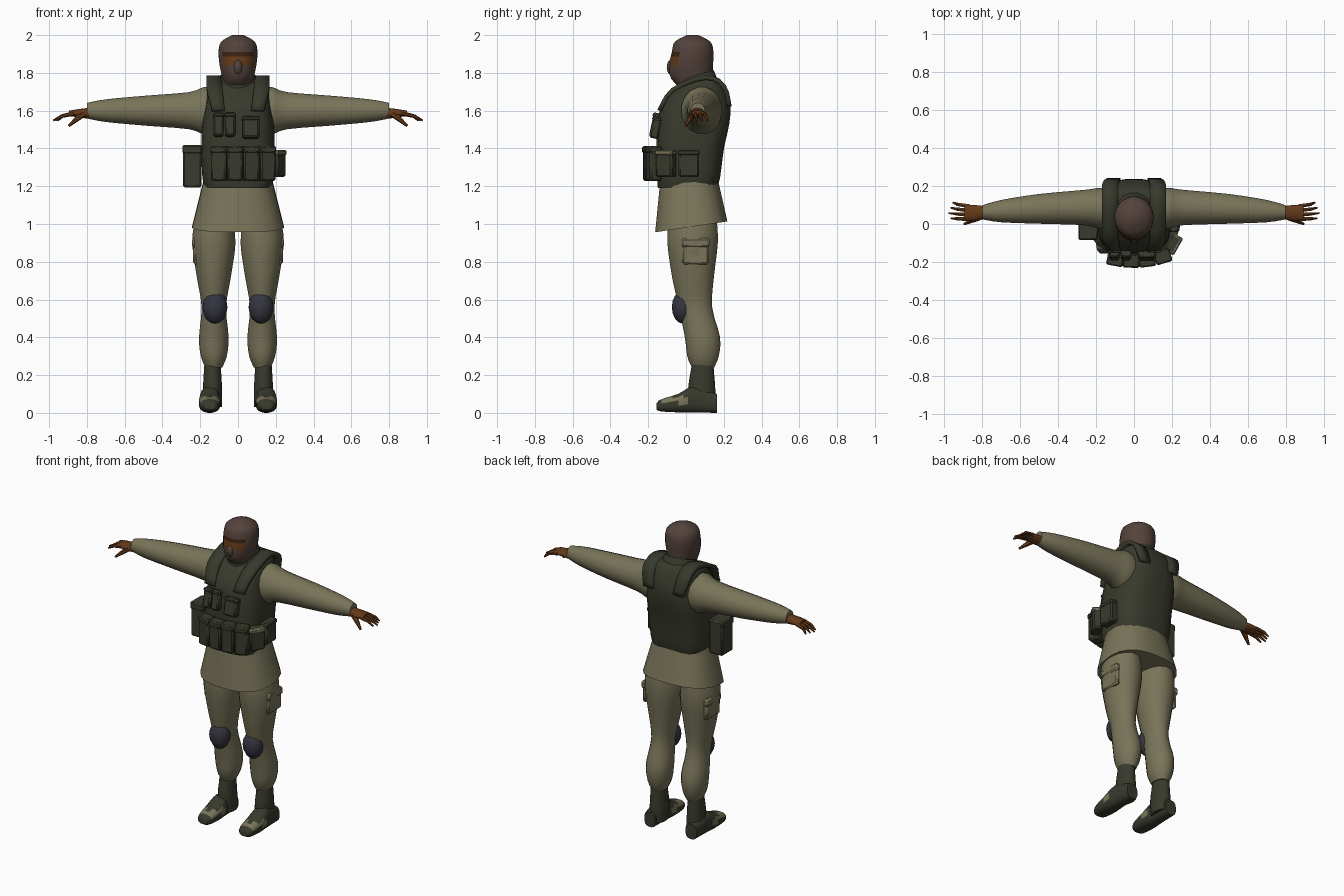
import bpy, bmesh, math
from mathutils import Vector, Matrix

if "Cube" in bpy.data.objects:
    bpy.data.objects.remove(bpy.data.objects["Cube"])


def material(name, red, green, blue):
    mat = bpy.data.materials.new(name)
    mat.use_nodes = True
    colour = (red, green, blue, 1)
    mat.diffuse_color = colour
    mat.node_tree.nodes["Principled BSDF"].inputs["Base Color"].default_value = colour
    return mat


CLOTH = material("khaki cloth", .19, .175, .1)
VEST = material("dark olive", .04, .042, .026)
SKIN = material("brown skin", .13, .042, .01)
HOOD = material("brown hood", .088, .055, .045)
PAD = material("slate pad", .035, .035, .052)
BROW = material("dark brown", .045, .016, .006)


def finish(bm, name, materials, rule=None):
    bmesh.ops.recalc_face_normals(bm, faces=bm.faces)
    if rule:
        for face in bm.faces:
            face.material_index = rule(face.calc_center_median())
    mesh = bpy.data.meshes.new(name)
    bm.to_mesh(mesh)
    bm.free()
    for mat in materials:
        mesh.materials.append(mat)
    part = bpy.data.objects.new(name, mesh)
    bpy.context.scene.collection.objects.link(part)
    bpy.ops.object.select_all(action="DESELECT")
    part.select_set(True)
    bpy.context.view_layer.objects.active = part
    bpy.ops.object.shade_smooth_by_angle(angle=math.radians(40))
    return part


def smooth_path(points, steps):
    """Extra points on a smooth curve through the given ones."""
    points = [Vector(point) for point in points]
    last = len(points) - 1
    result = []
    for i in range(last):
        start, end = points[i], points[i + 1]
        leave = (end - points[max(i - 1, 0)]) / 2
        arrive = (points[min(i + 2, last)] - start) / 2
        for step in range(steps):
            t = step / steps
            bend = leave * (1 - t) - arrive * t
            straight = start.lerp(end, t * t * (3 - 2 * t))
            result.append(straight + bend * t * (1 - t))
    return result + [points[-1]]


def loft(name, rings, materials, axis="z", mid=0, sides=16, power=2, side=1,
         slope=0, steps=3, rule=None):
    """Rings hold: position on the axis, centre, radius across, radius deep."""
    bm = bmesh.new()
    loops = []
    for along, centre, across, deep in smooth_path(rings, steps):
        loop = []
        for i in range(sides):
            angle = math.tau * (i + .5) / sides
            c, s = math.cos(angle), math.sin(angle)
            a = mid + math.copysign(abs(c) ** (2 / power), c) * across
            offset = math.copysign(abs(s) ** (2 / power), s) * deep
            b, t = centre + offset, along + slope * offset
            x, y, z = {"z": (a, b, t), "x": (t, b, a), "y": (a, t, b)}[axis]
            loop.append(bm.verts.new((x * side, y, z)))
        loops.append(loop)
    for low, high in zip(loops, loops[1:]):
        for i in range(sides):
            bm.faces.new((low[i - 1], low[i], high[i], high[i - 1]))
    bm.faces.new(loops[0])
    bm.faces.new(loops[-1])
    return finish(bm, name, materials, rule)


def place(location, turn=0, tilt=0):
    turning = Matrix.Rotation(math.radians(turn), 4, "Z")
    tilting = Matrix.Rotation(math.radians(tilt), 4, "X")
    return Matrix.Translation(location) @ turning @ tilting


def box(name, size, mat, matrix, bevel=.01):
    bm = bmesh.new()
    bmesh.ops.create_cube(bm, size=1, matrix=Matrix.Diagonal((*size, 1)))
    bmesh.ops.bevel(bm, geom=bm.edges[:], offset=bevel, segments=1, affect="EDGES")
    bmesh.ops.transform(bm, matrix=matrix, verts=bm.verts)
    return finish(bm, name, [mat])


def pouch(name, size, matrix, flap=VEST):
    width, depth, height = size
    box(name, size, VEST, matrix)
    lid = matrix @ Matrix.Translation((0, -.004, height * .4))
    box(name + "_flap", (width * 1.04, depth, height / 5), flap, lid, .007)


def ball(name, location, radii, mat):
    bm = bmesh.new()
    matrix = Matrix.Translation(location) @ Matrix.Diagonal((*radii, 1))
    bmesh.ops.create_uvsphere(bm, u_segments=12, v_segments=8, radius=1, matrix=matrix)
    return finish(bm, name, [mat])


def spike(name, start, end, thick, thin, mat):
    start, end = Vector(start), Vector(end)
    way = end - start
    matrix = Matrix.Translation((start + end) / 2) @ way.to_track_quat("Z", "Y").to_matrix().to_4x4()
    bm = bmesh.new()
    bmesh.ops.create_cone(bm, cap_ends=True, segments=6, radius1=thick, radius2=thin,
                          depth=way.length, matrix=matrix)
    return finish(bm, name, [mat])


def shoulder_strap(name, side):
    path = [(-.14, 1.6), (-.07, 1.71), (.1, 1.775), (.2, 1.73), (.23, 1.62)]
    bm = bmesh.new()
    rows = []
    for y, z in smooth_path(path, 3):
        inset = max(0, 1.72 - z) / 4
        edges = (.085 - inset / 2, .168 - inset)
        rows.append([bm.verts.new((side * x, y, z)) for x in edges])
    for row, following in zip(rows, rows[1:]):
        bm.faces.new((*row, *reversed(following)))
    solid = finish(bm, name, [VEST]).modifiers.new("thickness", "SOLIDIFY")
    solid.thickness = .024
    solid.offset = 0


def toe_patch(centre):
    return int(-.12 < centre.y < 0 and .05 < centre.z < .085)


def eye_opening(centre):
    if centre.y > -.03 or not 1.84 < centre.z < 1.91:
        return 0
    return 2 if centre.z > 1.885 else 1


for side, tag in ((1, "left_"), (-1, "right_")):
    # Legs with knee pads and pockets
    loft(tag + "trouser_leg", [
        (.24, .09, .045, .06), (.3, .09, .07, .085), (.4, .087, .08, .095),
        (.56, .05, .066, .09), (.72, .037, .092, .113), (.9, .035, .117, .136),
        (1.03, .035, .1, .13)], [CLOTH], mid=.128, side=side)
    ball(tag + "knee_pad", (side * .122, -.015, .56), (.066, .06, .088), PAD)
    box(tag + "cargo_pocket", (.03, .14, .13), CLOTH, place((side * .222, .05, .85)))
    box(tag + "pocket_flap", (.036, .15, .05), CLOTH, place((side * .226, .05, .9)))

    # Boots
    loft(tag + "boot_shaft", [(.03, .09, .05, .07), (.12, .083, .052, .074),
                              (.26, .088, .044, .058)], [VEST], mid=.135, side=side)
    loft(tag + "boot_foot", [
        (-.155, .035, .03, .018), (-.13, .04, .047, .033), (-.04, .052, .057, .05),
        (.04, .07, .05, .07), (.163, .05, .04, .05)],
        [VEST, CLOTH], "y", mid=.15, power=2.7, side=side, rule=toe_patch)

    # Sleeves and hands
    loft(tag + "sleeve", [
        (.1, .085, .12, .1), (.18, .083, .127, .11), (.26, .087, .1, .095),
        (.5, .08, .08, .08), (.7, .068, .061, .06), (.8, .062, .042, .038)],
        [CLOTH], "x", mid=1.6, side=side)
    loft(tag + "palm", [(.77, .062, .03, .03), (.83, .058, .025, .042),
                        (.895, .06, .014, .042)], [SKIN], "x", mid=1.586, side=side)
    for finger in range(4):
        y = .025 + .023 * finger
        reach = .978 - .012 * abs(finger - 1)
        knuckle = (side * .93, y * 1.1, 1.572)
        spike(f"{tag}finger_{finger}", (side * .87, y, 1.585), knuckle, .012, .01, SKIN)
        spike(f"{tag}fingertip_{finger}", knuckle, (side * reach, y * 1.2, 1.548), .01, .005, SKIN)
    spike(tag + "thumb", (side * .82, .035, 1.585), (side * .895, 0, 1.52), .02, .007, SKIN)

    shoulder_strap(tag + "shoulder_strap", side)

# Jacket skirt, vest and collar
loft("jacket_skirt", [(.985, .028, .245, .193), (1.25, .012, .178, .15)],
     [CLOTH], sides=20, power=2.5, slope=.15)
loft("vest_body", [
    (1.19, .008, .175, .158), (1.25, .014, .19, .168), (1.4, .022, .195, .18),
    (1.53, .04, .19, .19), (1.64, .055, .172, .18), (1.75, .09, .162, .105),
    (1.775, .1, .11, .065)], [VEST], sides=24, power=3)
loft("collar", [(1.69, .065, .135, .12), (1.785, .05, .092, .098)],
     [VEST], slope=.32)

# Pouches around the waist and on the chest
for i in range(4):
    x = -.098 + .083 * i
    spot = (x, -.192 + x * x, 1.32)
    pouch(f"magazine_pouch_{i}", (.084, .07, .185), place(spot, turn=x * 110))
pouch("left_front_pouch", (.1, .06, .145), place((.205, -.105, 1.32), turn=60), CLOTH)
pouch("left_side_pouch", (.11, .06, .145), place((.205, .015, 1.32), turn=90))
pouch("canteen_pouch", (.1, .12, .225), place((-.242, -.02, 1.305)))
for x, tag in ((-.103, "outer"), (-.042, "inner")):
    pouch(tag + "_chest_pouch", (.055, .05, .125), place((x, -.158, 1.525), tilt=-12))
pouch("radio_pouch", (.09, .05, .115), place((.068, -.16, 1.51), tilt=-12))

# Hooded head with an eye opening
loft("head", [
    (1.71, .06, .075, .08), (1.77, .03, .083, .11), (1.84, .027, .098, .117),
    (1.91, .035, .104, .111), (1.965, .035, .09, .095), (2, .035, .03, .03)],
    [HOOD, SKIN, BROW], sides=24, rule=eye_opening)
ball("nose_cover", (0, -.078, 1.83), (.025, .024, .04), HOOD)
